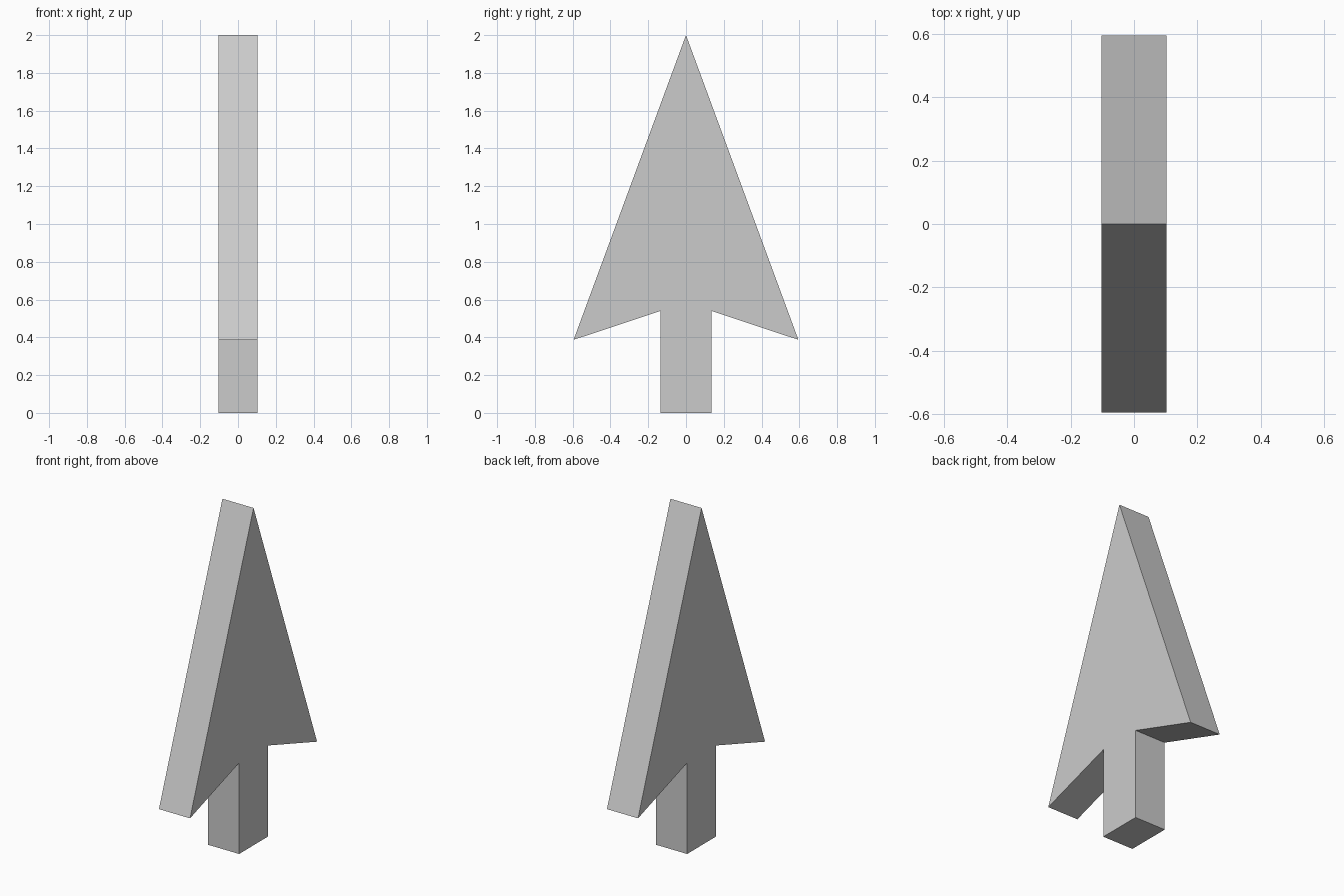
import bpy
import bmesh

if "Cube" in bpy.data.objects:
    bpy.data.objects.remove(bpy.data.objects["Cube"])

HALF_THICKNESS = 0.102

# Right half of the arrow outline as (y, z), mirrored for the left half
half = [(0.135, 0.0), (0.135, 0.54), (0.595, 0.387)]
outline = half + [(0.0, 2.0)] + [(-y, z) for y, z in reversed(half)]

# Flat arrow plate: fill the outline and extrude it along x
bm = bmesh.new()
face = bm.faces.new([bm.verts.new((-HALF_THICKNESS, y, z)) for y, z in outline])
extruded = bmesh.ops.extrude_face_region(bm, geom=[face], use_keep_orig=True)
moved = [g for g in extruded["geom"] if isinstance(g, bmesh.types.BMVert)]
bmesh.ops.translate(bm, vec=(2 * HALF_THICKNESS, 0, 0), verts=moved)
bmesh.ops.recalc_face_normals(bm, faces=bm.faces)

mesh = bpy.data.meshes.new("arrow")
bm.to_mesh(mesh)
bm.free()
arrow = bpy.data.objects.new("arrow", mesh)
bpy.context.collection.objects.link(arrow)
